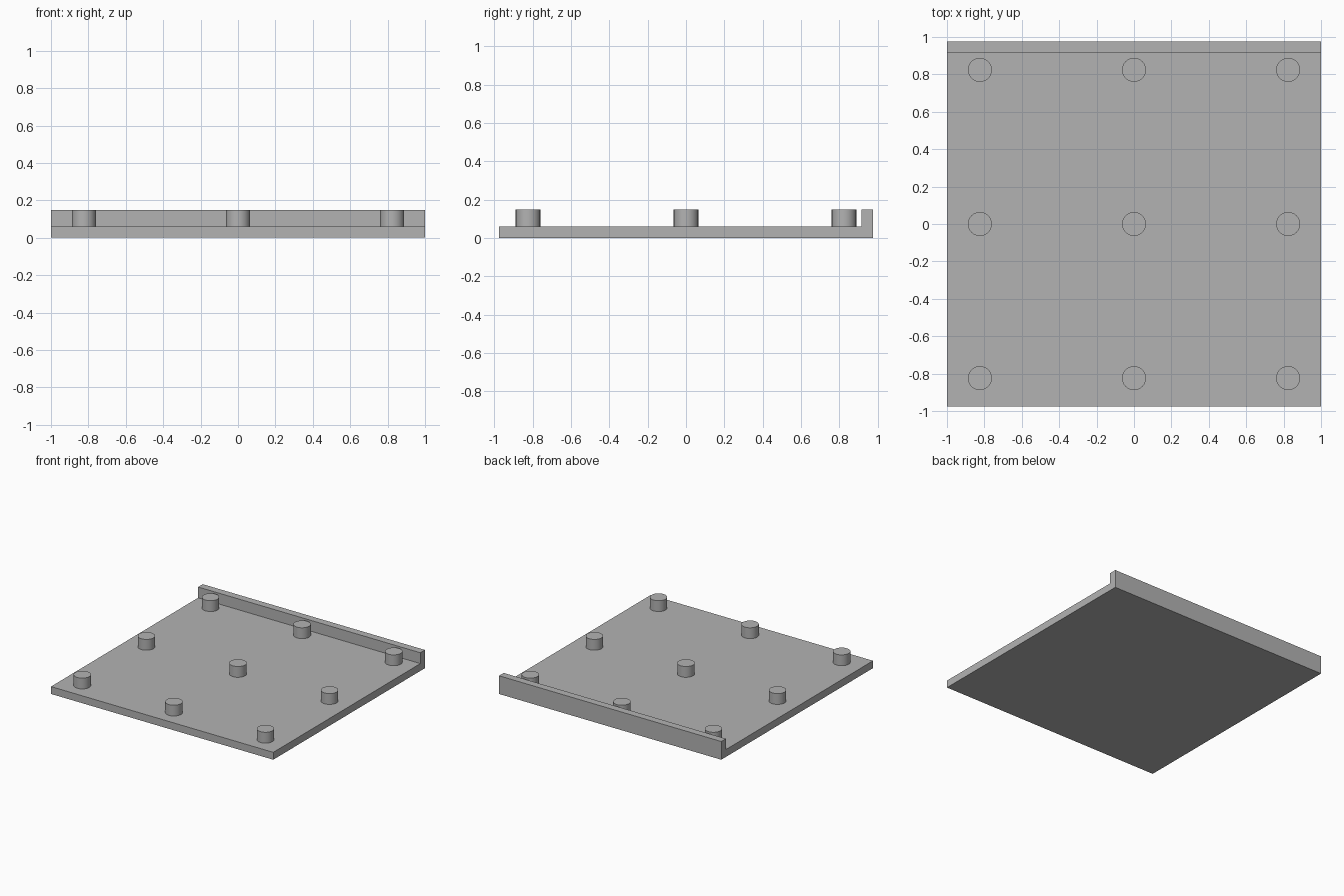
import bpy
import bmesh

if "Cube" in bpy.data.objects:
    bpy.data.objects.remove(bpy.data.objects["Cube"])

grey = bpy.data.materials.new("plain grey")
grey.diffuse_color = (0.45, 0.45, 0.45, 1)
grey.use_nodes = True
grey.node_tree.nodes["Principled BSDF"].inputs["Base Color"].default_value = grey.diffuse_color


def make_object(name, bm):
    bmesh.ops.recalc_face_normals(bm, faces=bm.faces[:])
    mesh = bpy.data.meshes.new(name)
    bm.to_mesh(mesh)
    bm.free()
    mesh.materials.append(grey)
    obj = bpy.data.objects.new(name, mesh)
    bpy.context.collection.objects.link(obj)
    return obj


# Plate with raised back lip: an L profile (y, z) extruded along x
HALF_X, HALF_Y = 1.0, 0.975
PLATE_Z, TOP_Z, LIP_Y = 0.06, 0.148, 0.915
profile = [(-HALF_Y, 0), (HALF_Y, 0), (HALF_Y, TOP_Z),
           (LIP_Y, TOP_Z), (LIP_Y, PLATE_Z), (-HALF_Y, PLATE_Z)]
bm = bmesh.new()
face = bm.faces.new([bm.verts.new((-HALF_X, y, z)) for y, z in profile])
side = bmesh.ops.extrude_face_region(bm, geom=[face])["geom"]
bmesh.ops.translate(bm, vec=(2 * HALF_X, 0, 0),
                    verts=[v for v in side if isinstance(v, bmesh.types.BMVert)])
make_object("plate_with_lip", bm)

# Three by three grid of round pegs standing on the plate
PEG_R, SPACING = 0.064, 0.824
for row, y in zip(("front", "middle", "back"), (-SPACING, 0, SPACING)):
    for column, x in zip(("left", "centre", "right"), (-SPACING, 0, SPACING)):
        bm = bmesh.new()
        bmesh.ops.create_cone(bm, cap_ends=True, segments=48, radius1=PEG_R,
                              radius2=PEG_R, depth=TOP_Z - PLATE_Z)
        peg = make_object(f"peg_{row}_{column}", bm)
        peg.location = (x, y, (TOP_Z + PLATE_Z) / 2)
        bpy.ops.object.select_all(action="DESELECT")
        peg.select_set(True)
        bpy.context.view_layer.objects.active = peg
        bpy.ops.object.shade_smooth_by_angle()
